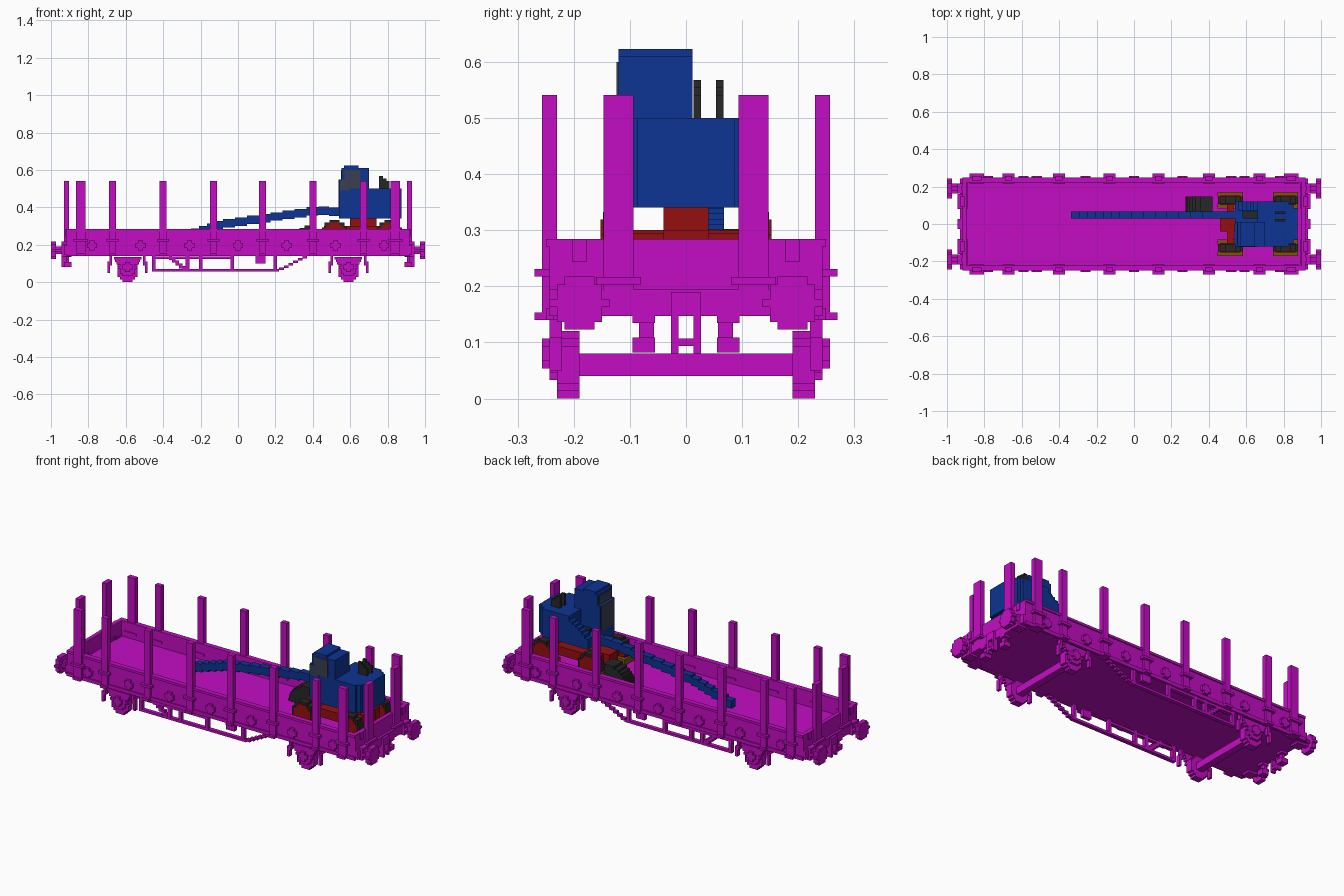
import bpy, bmesh, math
from mathutils import Matrix, Vector

cube = bpy.data.objects.get("Cube")
if cube:
    bpy.data.objects.remove(cube, do_unlink=True)

STEP = 0.0134  # step size of the blocky style


def material(name, *rgb):
    mat = bpy.data.materials.new(name)
    mat.use_nodes = True
    mat.diffuse_color = (*rgb, 1)
    shader = mat.node_tree.nodes["Principled BSDF"]
    shader.inputs["Base Color"].default_value = mat.diffuse_color
    return mat


magenta = material("magenta paint", 0.55, 0.004, 0.55)
blue = material("blue paint", 0.004, 0.034, 0.29)
red = material("red paint", 0.3, 0.005, 0.005)
black = material("black rubber", 0.02, 0.02, 0.02)
grey = material("dark glass", 0.04, 0.05, 0.08)
brown = material("brown timber", 0.22, 0.08, 0.004)


def around(centre, half):
    """Span of a given half width around a centre."""
    return centre - half, centre + half


def box(x, y, z):
    """Box from three spans, returned as a list so that parts can be added up."""
    return [(x, y, z)]


def build(name, mat, boxes, mirror=""):
    """Make one object from boxes, mirrored over the named axes."""
    mesh = bpy.data.meshes.new(name)
    bm = bmesh.new()
    for spans in boxes:
        low, high = (Vector(corner) for corner in zip(*spans))
        place = Matrix.Translation((low + high) / 2) @ Matrix.Diagonal((*(high - low), 1))
        bmesh.ops.create_cube(bm, size=1, matrix=place)
    for axis in mirror:
        flip = Matrix.Scale(-1, 4, Vector((axis == "x", axis == "y", 0)))
        copy = bmesh.ops.duplicate(bm, geom=bm.verts[:] + bm.edges[:] + bm.faces[:])["geom"]
        verts = [v for v in copy if isinstance(v, bmesh.types.BMVert)]
        faces = [f for f in copy if isinstance(f, bmesh.types.BMFace)]
        bmesh.ops.transform(bm, matrix=flip, verts=verts)
        bmesh.ops.reverse_faces(bm, faces=faces)
    bm.to_mesh(mesh)
    bm.free()
    mesh.materials.append(mat)
    bpy.context.collection.objects.link(bpy.data.objects.new(name, mesh))


def disc(axis, centre, z, radius, span):
    """Blocky disc facing along an axis, stacked from rows of boxes."""
    rows = max(3, round(2 * radius / STEP))
    height = 2 * radius / rows
    boxes = []
    for i in range(rows):
        offset = height * (i + 0.5) - radius
        half = math.sqrt(radius ** 2 - offset ** 2)
        across = around(centre, max(1, round(half / height)) * height)
        row = around(z + offset, height / 2)
        boxes += box(span, across, row) if axis == "x" else box(across, span, row)
    return boxes


def stairs(start, end, y, thick, count):
    """Staircase bar between two (x, z) points."""
    start, end = Vector(start), Vector(end)
    run = (end - start) / count
    boxes = []
    for i in range(count):
        centre = start + run * (i + 0.5)
        boxes += box(around(centre.x, abs(run.x) / 2), y, around(centre.y, thick / 2))
    return boxes


# Main dimensions of the wagon
END, SIDE, WALL = 0.917, 0.243, 0.022
BOTTOM, FLOOR, RIM, STAKE_TOP = 0.147, 0.195, 0.284, 0.541
FULL_X, FULL_Y = around(0, END), around(0, SIDE)
SKIN = (SIDE - WALL, SIDE)      # thickness of the side wall
PROUD = (SIDE, SIDE + STEP)     # parts fixed onto the side wall
END_SKIN = (END - WALL, END)

# Wagon floor and low walls
build("wagon_floor", magenta, box(FULL_X, FULL_Y, (BOTTOM, FLOOR)))
build("side_wall", magenta, box(FULL_X, SKIN, (FLOOR, RIM)), "y")
build("end_wall", magenta, box(END_SKIN, FULL_Y, (FLOOR, RIM)), "x")
ledge = around(SIDE, STEP / 2)
build("side_rails", magenta, box(FULL_X, ledge, (BOTTOM - STEP / 2, BOTTOM + STEP))
      + box(FULL_X, ledge, (RIM - STEP, RIM)), "y")

# Upright stakes with two clips each
stakes, clips = [], []
for i in range(4):
    x = 0.84 if i == 3 else 0.13 + 0.27 * i
    half = 0.025 if i == 3 else 0.019
    stakes += box(around(x, half), around(SIDE, STEP), (BOTTOM, STAKE_TOP))
    for z, reach in (BOTTOM, half), (RIM - 0.06, half + STEP):
        clips += box(around(x, reach), around(SIDE, 2 * STEP), around(z, STEP / 2))
build("side_stakes", magenta, stakes, "xy")
build("stake_clips", magenta, clips, "xy")
build("end_stakes", magenta, box(around(END, STEP), around(0.12, 2 * STEP), (BOTTOM, STAKE_TOP))
      + box(around(END, 2 * STEP), around(0.12, 3 * STEP), around(0.21, STEP / 2)), "xy")

# Locking lugs between the stakes, and plates on the ends
lugs = []
for i in range(4):
    x = 0.26 * i
    lugs += box(around(x, STEP), PROUD, around(FLOOR, 2 * STEP))
    lugs += box(around(x, 2 * STEP), PROUD, around(FLOOR, STEP))
build("wall_lugs", magenta, lugs, "xy")
build("end_plates", magenta, box(around(END, 0.005), around(0.19, STEP), (RIM - 3 * STEP, RIM))
      + box(around(END, STEP), FULL_Y, (BOTTOM, FLOOR)), "xy")

# Buffers, coupling and steps at both ends
BUFFER = dict(axis="x", centre=0.19, z=0.17)
build("buffers", magenta, disc(radius=0.047, span=(1 - 2 * STEP, 1), **BUFFER)
      + disc(radius=0.02, span=(END, 1 - STEP), **BUFFER)
      + disc(radius=0.034, span=around(END, 2 * STEP), **BUFFER), "xy")
hook = (END, END + 2 * STEP)
build("coupling", magenta, box(hook, (STEP, 2 * STEP), (0.08, 0.19))
      + box(hook, (0, STEP), around(0.1, STEP / 2))
      + box(hook, (0, STEP), (BOTTOM, 0.19)), "xy")
tread = around(0.075, 0.02)
build("end_steps", magenta, box(around(0.91, 0.02), tread, around(0.155, 0.02))
      + box(around(0.91, STEP / 2), around(0.07, STEP), (0.1, BOTTOM))
      + box(around(0.91, 0.02), tread, around(0.095, STEP)), "xy")

# Wheelsets with axle boxes, springs and hangers
AXLE, RADIUS = 0.59, 0.06
build("wheels", magenta, disc("y", AXLE, RADIUS, RADIUS, around(0.21, 0.02)), "xy")
build("axles", magenta, box(around(AXLE, 0.02), around(0, 0.2), around(RADIUS, 0.02)), "x")
build("axle_boxes", magenta, disc("y", AXLE, 0.08, 0.047, SKIN)
      + disc("y", AXLE, 0.08, 2 * STEP, PROUD), "xy")
springs = []
for i in range(3):
    springs += box(around(AXLE, 0.06 + i * STEP / 2), SKIN, around(0.1 + i * STEP, STEP / 2))
build("leaf_springs", magenta, springs, "xy")
hangers = []
for side in (-1, 1):
    hangers += box(around(AXLE + side * 0.1, STEP / 2), SKIN, (0.05, 0.11))
    hangers += box(around(AXLE + side * 0.09, STEP / 2), SKIN, (0.09, BOTTOM))
build("spring_hangers", magenta, hangers, "xy")

# Truss rods and bracket below the side
LOW = 0.065
truss = box((-0.46, 0.22), SKIN, around(LOW, STEP / 2))
truss += box((-0.46, -0.03), SKIN, around(0.13, STEP / 2))
for x in (-0.45, -0.27, -0.2, -0.03, 0.2):
    truss += box(around(x, STEP * 0.7), SKIN, (LOW, BOTTOM))
truss += stairs((0.22, LOW), (0.37, 0.14), SKIN, STEP, 6)
truss += stairs((-0.28, LOW), (-0.37, 0.14), SKIN, 2 * STEP, 5)
truss += box(around(0.12, 2 * STEP), SKIN, (0.1, BOTTOM))
build("side_truss", magenta, truss, "y")

# Excavator wheels, each in a timber chock frame
HUB = FLOOR + 0.07
TRACK = 0.127
chocks, tyres, hubs, axle_beams = [], [], [], []
for x in (0.515, 0.81):
    for side in (-1, 1):
        chocks += box(around(x, 0.068), around(TRACK + side * 0.032, STEP), (FLOOR, 0.23))
        chocks += box(around(x + side * 0.06, STEP / 2), around(TRACK, 0.04), (FLOOR, 0.23))
    tyres += disc("y", x, HUB, 0.067, around(TRACK, 0.021))
    hubs += disc("y", x, HUB, 0.054, around(TRACK, 0.025))
    axle_beams += box(around(x, 0.018), (0, TRACK), around(HUB, 0.03))
build("timber_chocks", brown, chocks, "y")
build("excavator_tyres", black, tyres, "y")
build("excavator_hubs", red, hubs, "y")
build("excavator_axles", red, axle_beams, "y")

# Excavator chassis and turntable
DECK, BODY_TOP = 0.34, 0.5
build("excavator_chassis", red, box((0.46, 0.85), around(0, 0.04), (0.22, 0.3))
      + box(around(0.67, 0.09), around(0, 0.1), (0.25, 0.3))
      + box(around(0.67, 0.07), around(0, 0.04), (0.3, DECK)))

# Upper body: rear block with stepped corners, stepped deck beside the cab
CAB_Y = (-0.12, 0.012)
body = box((0.54, 0.67), around(0, 0.12), (DECK, 0.4))
for i in range(3):
    body += box((0.66, 0.83 + 0.022 * i), around(0, 0.12 - 0.017 * i), (DECK, BODY_TOP))
for i in range(6):
    body += box((0.56 + 0.02 * i, 0.67), (0.07, 0.12), (DECK, 0.42 + i * STEP))
build("excavator_body", blue, body)

# Cab with raked windscreen and side window
cab, screen = [], []
for i, top in enumerate((0.548, 0.61, 0.623)):
    front = 0.54 + i * STEP
    cab += box((front, 0.645 if i == 2 else 0.7), CAB_Y, (DECK, top))
for i in range(2):
    glass_base = 0.4 + 0.15 * i
    screen += box(around(0.54 + i * STEP, 0.004), around(-0.054, 0.056),
                  (glass_base, 0.6 if i else 0.548))
build("cab", blue, cab)
build("windscreen", grey, screen)
pane = around(CAB_Y[0], 0.004)
build("cab_side_window", grey, box((0.545, 0.6), pane, (0.49, 0.548))
      + box((0.57, 0.655), pane, (0.5, 0.6)))

# Boom pivot and stepped exhaust pipes
BOOM_Y = (0.03, 0.068)
build("boom_pivot", black, box(around(0.62, 0.04), BOOM_Y, (0.39, 0.42)))
pipes = []
for y in (0.02, 0.06):
    for i in range(3):
        pipes += box(around(0.765 + 0.018 * i, 0.01), around(y, STEP / 2),
                     (BODY_TOP, 0.568 - STEP * i))
build("exhaust_pipes", black, pipes)

# Stepped boom, lowered onto the floor
path = [(-0.337, 0.232), (-0.08, 0.31), (0.43, 0.383), (0.6, 0.37)]
boom = []
for start, end, count in zip(path, path[1:], (6, 8, 3)):
    boom += stairs(start, end, BOOM_Y, 0.045, count)
build("boom", blue, boom)

# Bucket: stepped quarter round
bucket, ROWS = [], 8
for i in range(ROWS):
    reach = 0.155 * math.sqrt(1 - (i / ROWS) ** 2)
    base = FLOOR + i * STEP
    bucket += box((0.43 - reach, 0.42), around(0.107, 0.04), (base, base + STEP))
build("bucket", black, bucket)
